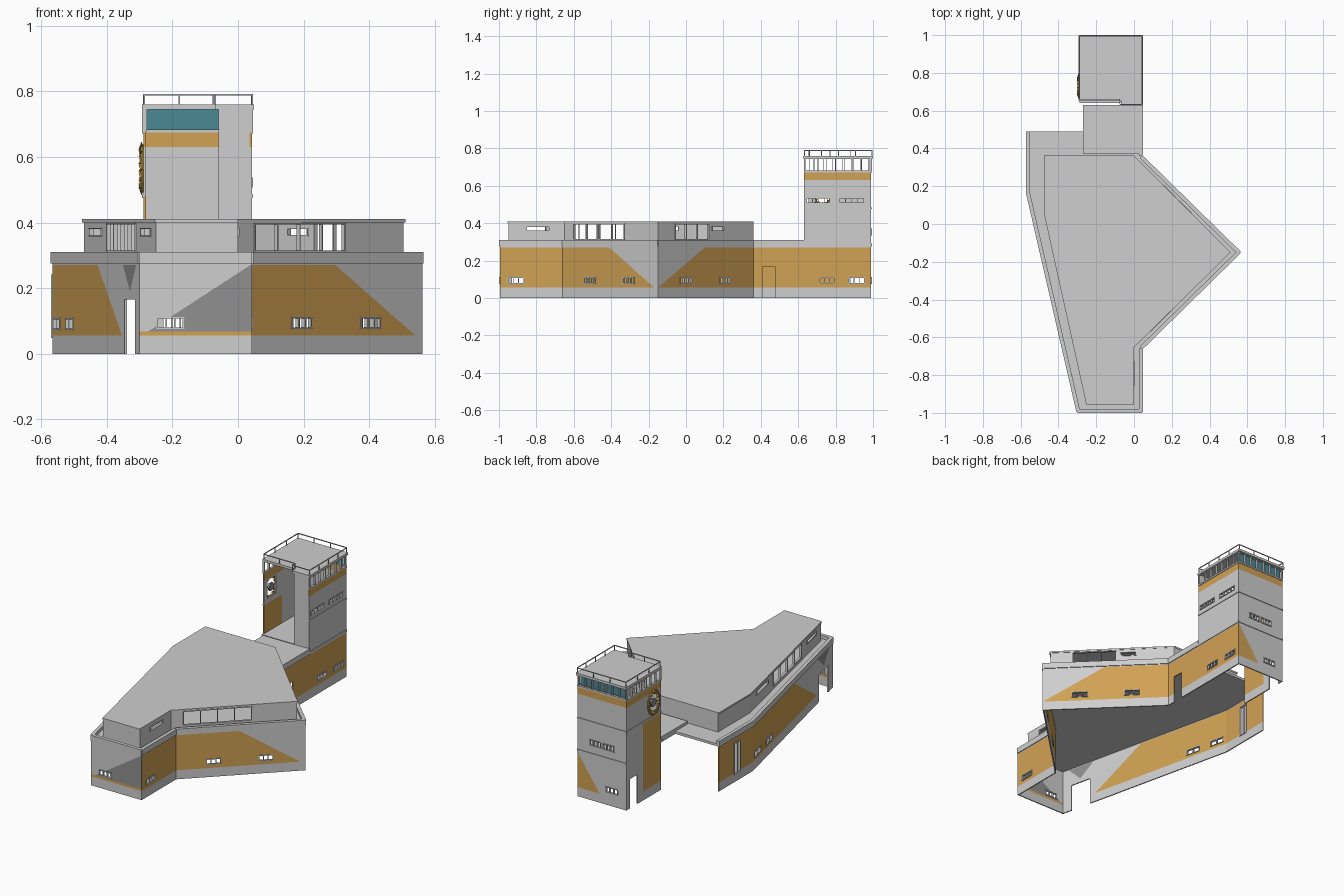
import bpy, bmesh, math
from mathutils import Vector

if "Cube" in bpy.data.objects:
    bpy.data.objects.remove(bpy.data.objects["Cube"])


def material(name, rgb):
    m = bpy.data.materials.new(name)
    m.diffuse_color = (*rgb, 1)
    m.use_nodes = True
    m.node_tree.nodes["Principled BSDF"].inputs["Base Color"].default_value = m.diffuse_color
    return m


GREY, ORANGE, DARK, TEAL, GOLD = range(5)
MATS = [material("concrete grey", (.62, .62, .62)),
        material("ochre paint", (.64, .36, .09)),
        material("dark grey paint", (.28, .28, .28)),
        material("teal glass", (.07, .25, .30)),
        material("gold", (.50, .32, .06))]


def finish(name, bm, mat=None):
    me = bpy.data.meshes.new(name)
    bm.to_mesh(me)
    bm.free()
    for m in (MATS if mat is None else [MATS[mat]]):
        me.materials.append(m)
    ob = bpy.data.objects.new(name, me)
    bpy.context.collection.objects.link(ob)
    return ob


def prism(name, pts, z0, z1, mat=GREY):
    bm = bmesh.new()
    f = bm.faces.new([bm.verts.new((x, y, z0)) for x, y in pts])
    r = bmesh.ops.extrude_face_region(bm, geom=[f])
    vs = [g for g in r["geom"] if isinstance(g, bmesh.types.BMVert)]
    bmesh.ops.translate(bm, vec=(0, 0, z1 - z0), verts=vs)
    bmesh.ops.recalc_face_normals(bm, faces=bm.faces)
    return finish(name, bm, mat)


def frame(p0, p1):
    a, b = Vector((*p0, 0)), Vector((*p1, 0))
    d = b - a
    return a, d, Vector((d.y, -d.x, 0)).normalized()


# Bar lying along a wall line: t0..t1 along it, out/inn across it
def bar(name, p0, p1, t0, t1, z0, z1, out=.004, inn=.010, mat=GREY):
    a, d, n = frame(p0, p1)
    q = [a + d * t0 + n * out, a + d * t1 + n * out, a + d * t1 - n * inn, a + d * t0 - n * inn]
    return prism(name, [(v.x, v.y) for v in q], z0, z1, mat)


# Framed opening with upright dividers
def window(name, p0, p1, t0, t1, z0, z1, n, w=.004):
    e = w / (Vector(p1) - Vector(p0)).length
    for i in range(n + 1):
        t = t0 + (t1 - t0) * i / n
        bar(name + "_upright", p0, p1, t - e / 2, t + e / 2, z0, z1)
    for z in (z0, z1):
        bar(name + "_rail", p0, p1, t0 - e, t1 + e, z - w / 2, z + w / 2)


# Thin wall split along its paint lines and openings, coloured by rule(t, z)
def wall(name, p0, p1, z0, z1, rule=None, lines=(), holes=()):
    a, d, n = frame(p0, p1)
    pos = lambda t, z: a + d * t + Vector((0, 0, z))
    bm = bmesh.new()
    bm.faces.new([bm.verts.new(pos(t, z)) for t, z in ((0, z0), (1, z0), (1, z1), (0, z1))])
    cuts = list(lines)
    for h0, h1, b0, b1, _ in holes:
        cuts += [((h0, 0), (h0, 1)), ((h1, 0), (h1, 1)), ((0, b0), (1, b0)), ((0, b1), (1, b1))]
    for s, e in cuts:
        no = (pos(*e) - pos(*s)).cross(n).normalized()
        bmesh.ops.bisect_plane(bm, geom=bm.verts[:] + bm.edges[:] + bm.faces[:], dist=1e-5,
                               plane_co=pos(*s), plane_no=no)
    gone = []
    for f in bm.faces:
        c = f.calc_center_median()
        t, z = (c - a).dot(d) / d.length_squared, c.z
        if any(h[0] < t < h[1] and h[2] < z < h[3] for h in holes):
            gone.append(f)
        elif rule:
            f.material_index = rule(t, z)
    bmesh.ops.delete(bm, geom=gone, context="FACES")
    ob = finish(name, bm)
    m = ob.modifiers.new("thickness", "SOLIDIFY")
    m.thickness, m.offset = .007, -1
    for h0, h1, b0, b1, k in holes:
        if k:
            window(name + "_window", p0, p1, h0, h1, b0, b1, k)


def level(*zs):
    return [((0, z), (1, z)) for z in zs]


def above(line, t, z):
    (t0, s0), (t1, s1) = line
    return z > s0 + (s1 - s0) * (t - t0) / (t1 - t0)


BASE, TOP = .055, .27
inband = lambda z: BASE < z < TOP
band = lambda t, z: ORANGE if inband(z) else GREY

# Lower storey outline
SW, SE, E1, TIP = (-.30, -.995), (.042, -.995), (.042, -.66), (.562, -.15)
E2, E3, NW, W = (.042, .36), (.042, .63), (-.566, .49), (-.566, .16)
Z = (.078, .11)
dg = ((.087, .07), (.986, .27))
wall("south_wall", SW, SE, 0, .31,
     lambda t, z: GREY if not inband(z) else ORANGE if z < .068 else GREY if above(dg, t, z) else DARK,
     level(BASE, .068, TOP) + [dg], [(.16, .39, *Z, 3)])
wall("east_wall_front", SE, E1, 0, .31, band, level(BASE, TOP), [(.13, .38, *Z, 3)])
d1 = ((.49, .27), (.96, .055))
wall("southeast_wall", E1, TIP, 0, .31,
     lambda t, z: ORANGE if inband(z) and not above(d1, t, z) else GREY,
     level(BASE, TOP) + [d1], [(.235, .345, *Z, 3), (.64, .75, *Z, 3)])
d2 = ((0, .055), (.49, .27))
wall("northeast_wall", TIP, E2, 0, .31,
     lambda t, z: ORANGE if inband(z) and not above(d2, t, z) else GREY,
     level(BASE, TOP) + [d2], [(.235, .355, *Z, 3), (.65, .765, *Z, 3)])
wall("east_wall_back", E2, E3, 0, .31, band, level(BASE, TOP), [(.185, .425, 0, .167, 0)])
wall("west_wall_back", NW, W, 0, .31, band, level(BASE, TOP), [(.45, .62, .05, .24, 2)])
d3, v1, v2 = ((.52, .27), (.80, .055)), ((.81, .27), (.89, .19)), ((.89, .19), (.96, .27))


def west_rule(t, z):
    if not inband(z):
        return GREY
    if not above(d3, t, z):
        return ORANGE
    return DARK if z > .19 and above(v1, t, z) and above(v2, t, z) else GREY


wall("west_wall", W, SW, 0, .31, west_rule, level(BASE, .19, TOP) + [d3, v1, v2],
     [(.83, .945, 0, .165, 0), (.02, .095, .075, .107, 2), (.165, .24, .075, .107, 2)])

# Roof deck and parapet rim
outline = [SW, SE, E1, TIP, E2, E3, (-.27, .63), (-.27, .49), NW, W]
prism("deck", outline, .275, .29)
prism("deck_link", [(-.27, .37), (.03, .37), (.03, .63), (-.27, .63)], .28, .308)
for p, q in ((SW, SE), (SE, E1), (E1, TIP), (TIP, E2), (E2, E3), (NW, W), (W, SW)):
    bar("parapet", p, q, 0, 1, .275, .31, .005, .016)

# Upper storey
u = [(-.25, -.95), (0, -.95), (0, -.65), (.505, -.15), (0, .36), (-.47, .36), (-.47, .05)]
H, S = (.312, .396), (.36, .382)
upper = [[], [(.33, .73, *S, 1)], [(.10, .64, *H, 4)],
         [(.18, .53, *H, 3), (.57, .69, *S, 1)], [], [],
         [(.09, .25, *S, 1), (.33, .72, *H, 4), (.80, .93, *S, 1)]]
for i, holes in enumerate(upper):
    wall("upper_wall", u[i], u[(i + 1) % 7], .285, .402, holes=holes)
prism("upper_roof", [(x * 1.012, y * 1.005) for x, y in u], .40, .41)

# Tower walls
TX0, TX1, TY0, TY1 = -.288, .042, .63, .99
A, B, C, D = (TX1, TY0), (TX1, TY1), (TX0, TY1), (TX0, .655)
TL = level(BASE, TOP, .63, .675)
stripe = lambda z: .63 < z < .675
wall("tower_east_wall", A, B, 0, .68, lambda t, z: ORANGE if inband(z) or stripe(z) else GREY, TL,
     [(.04, .39, .508, .535, 4), (.53, .89, .508, .535, 4), (.235, .46, *Z, 3), (.665, .90, *Z, 3)])
d4 = ((0, .27), (.45, .055))
wall("tower_north_wall", B, C, 0, .68,
     lambda t, z: ORANGE if stripe(z) or (inband(z) and not above(d4, t, z)) else GREY, TL + [d4],
     [(.25, .47, .335, .37, 3), (.52, .74, .335, .37, 3), (.58, .82, *Z, 3)])
wall("tower_west_wall", C, D, 0, .68,
     lambda t, z: ORANGE if stripe(z) or (t > .48 and BASE < z < .48) else GREY,
     TL + level(.48) + [((.48, 0), (.48, 1))], [(.10, .33, 0, .18, 0), (.66, .90, .51, .62, 0)])
wall("tower_south_wall", (-.06, TY0), A, .28, .68)
prism("tower_floor", [(TX0, .64), (TX1, .64), (TX1, TY1), (TX0, TY1)], .29, .305)

# Tower ledges, lookout windows, roof slab and railing
for p, q in ((A, B), (B, C), (C, D)):
    for z0, z1 in ((.275, .29), (.475, .485), (.672, .682)):
        if (p, z0) != (C, .275):
            bar("tower_ledge", p, q, 0, 1, z0, z1, .004, .005)
    window("lookout", p, q, .01, .99, .68, .744, 7)
bar("lookout_glass", B, C, .03, .97, .682, .745, -.012, .015, TEAL)
bar("lookout_corner", (-.06, TY0), A, 0, 1, .68, .745, 0, .01)
slab = [(-.293, .655), (-.07, .655), (-.07, .626), (.048, .626), (.048, 1), (-.293, 1)]
prism("tower_roof", slab, .745, .76)
ring = [(.043, .632), (.043, .995), (-.288, .995), (-.288, .66), (-.075, .66), (-.075, .632)]
for i, p in enumerate(ring):
    q = ring[(i + 1) % 6]
    L = (Vector(q) - Vector(p)).length
    bar("railing", p, q, 0, 1, .787, .792, .002, .002)
    n = max(1, round(L / .1))
    for k in range(n):
        t = k / n
        bar("railing_post", p, q, t, t + .004 / L, .76, .788, .002, .002)

# Small screen inside the tower
bar("screen", (TX1 - .008, .66), (TX1 - .008, .73), 0, 1, .47, .51, 0, .007, TEAL)

# Wreath ornament on the tower's west side
cy, cz = .73, .565
bpy.ops.mesh.primitive_torus_add(major_segments=20, minor_segments=6, major_radius=.052, minor_radius=.006,
                                 location=(-.292, cy, cz), rotation=(0, math.pi / 2, 0))
wreath = bpy.context.object
wreath.name = "wreath"
wreath.scale = (1.3, 1, 1)
wreath.data.materials.append(MATS[GOLD])
for i in range(16):
    a = math.tau * i / 16
    bpy.ops.mesh.primitive_cone_add(vertices=4, radius1=.009, depth=.03, rotation=(.6 - a, 0, 0),
                                    location=(-.294, cy + .054 * math.sin(a), cz + .07 * math.cos(a)))
    leaf = bpy.context.object
    leaf.name = "wreath_leaf"
    leaf.data.materials.append(MATS[GOLD])
bpy.ops.mesh.primitive_cylinder_add(vertices=6, radius=.026, depth=.012, location=(-.288, cy, cz),
                                    rotation=(0, math.pi / 2, 0))
bpy.context.object.name = "wreath_centre"
bpy.context.object.data.materials.append(MATS[DARK])
